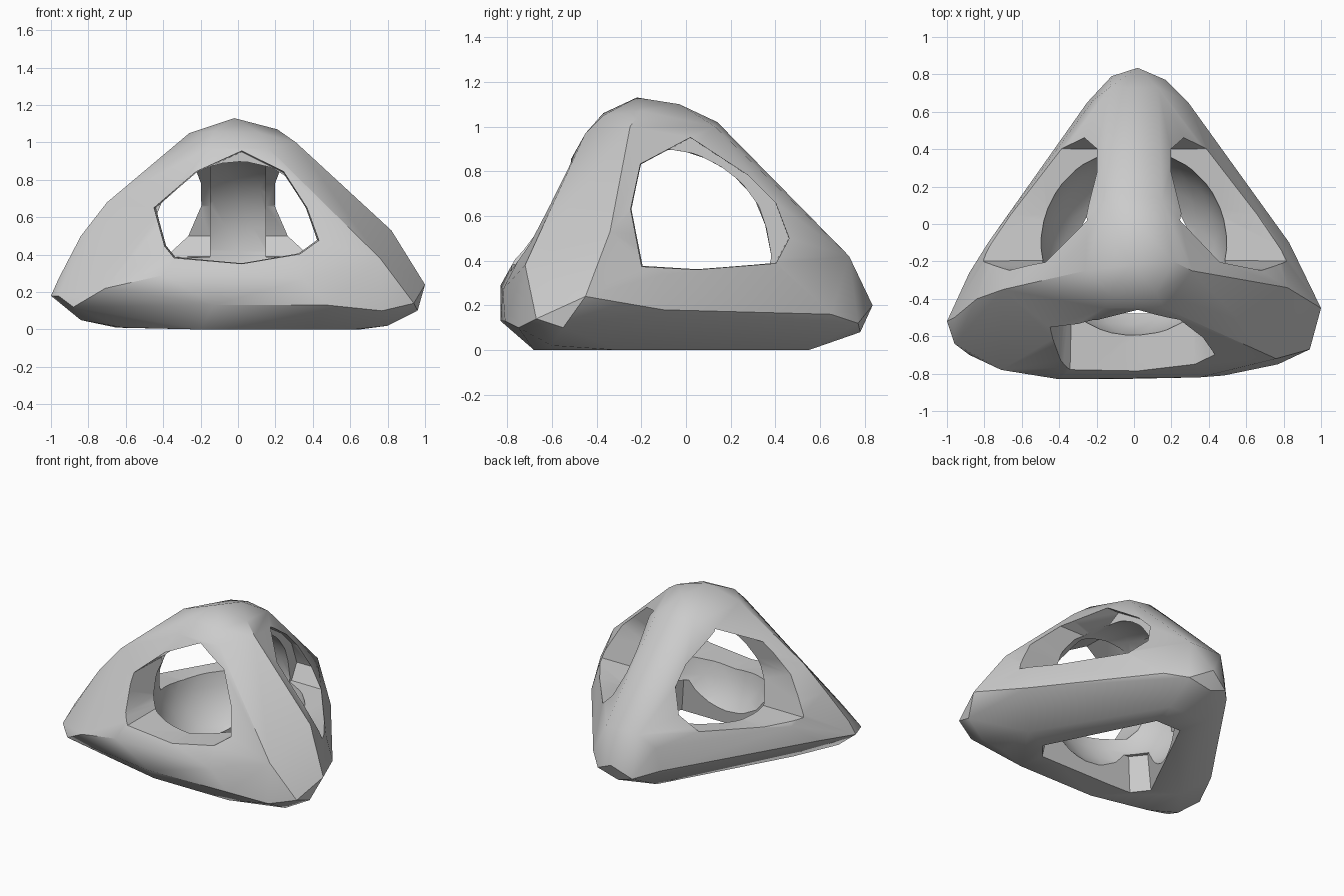
import bpy, bmesh, math
from mathutils import Vector

if "Cube" in bpy.data.objects:
    bpy.data.objects.remove(bpy.data.objects["Cube"])


def hull_object(name, points):
    """Closed convex solid around a few points."""
    bm = bmesh.new()
    for p in points:
        bm.verts.new(p)
    res = bmesh.ops.convex_hull(bm, input=bm.verts)
    junk = [g for g in res["geom_interior"] if isinstance(g, bmesh.types.BMVert)]
    bmesh.ops.delete(bm, geom=junk, context='VERTS')
    bmesh.ops.recalc_face_normals(bm, faces=bm.faces)
    mesh = bpy.data.meshes.new(name)
    bm.to_mesh(mesh)
    bm.free()
    ob = bpy.data.objects.new(name, mesh)
    bpy.context.collection.objects.link(ob)
    return ob


def loft_cutter(name, outline, place, near, far, flare):
    """Prism through an outline, flaring towards its far end."""
    c = sum((Vector(p) for p in outline), Vector((0, 0))) / len(outline)
    pts = [place(*p, near) for p in outline]
    pts += [place(*(c + (Vector(p) - c) * flare), far) for p in outline]
    return hull_object(name, pts)


# rounded four-cornered body
apex = [(-.02, -.22, 1.13), (.21, -.2, 1.07), (-.26, -.25, 1.05), (.31, -.25, 1.0),
        (.05, -.03, 1.1), (.15, .13, 1.0), (-.15, .13, 1.0), (-.02, .14, 1.02),
        (-.13, -.37, 1.06), (.12, -.37, 1.05), (-.16, -.45, .97), (.16, -.45, .97)]
right_corner = [(.82, -.34, .53), (1.0, -.45, .24), (.96, -.55, .1), (.94, -.67, .14),
                (.77, -.75, .1), (.76, -.72, .38), (.83, -.1, .18), (.78, -.1, .34),
                (.48, -.81, .13), (.8, -.6, .02), (.35, -.82, .27)]
left_corner = [(-1, -.52, .18), (-.96, -.5, .27), (-.96, -.64, .18), (-.88, -.7, .12),
               (-.84, -.55, .05), (-.71, -.78, .22), (-.84, -.4, .5), (-.7, -.35, .68),
               (-.88, -.26, .2), (-.78, -.1, .34), (-.4, -.83, .29), (-.13, -.83, .13)]
back_corner = [(.02, .835, .2), (-.12, .79, .12), (.17, .77, .12), (-.25, .65, .16),
               (.29, .65, .16), (0, .78, .08), (.13, .73, .42), (-.13, .73, .42),
               (.22, .66, .32), (-.22, .66, .32)]
base = [(.62, -.6, 0), (-.62, -.6, .01), (.15, .55, 0), (-.15, .55, 0),
        (-.2, -.68, 0), (.4, -.68, 0), (.65, -.3, 0), (-.65, -.3, .01)]
frame = hull_object("frame", apex + right_corner + left_corner + back_corner + base)

# round hollow in the middle
bpy.ops.mesh.primitive_ico_sphere_add(subdivisions=3, radius=.505, location=(0, -.1, .42))
hollow = bpy.context.object
hollow.name = "hollow_cutter"

# openings in the four sides
front = [(-.44, .65), (-.22, .84), (.02, .95), (.24, .84), (.36, .65),
         (.42, .48), (.32, .41), (.02, .36), (-.33, .39), (-.38, .45)]
side = [(-.24, .63), (-.2, .83), (.02, .95), (.28, .78), (.4, .66),
        (.46, .5), (.4, .39), (.05, .365), (-.19, .38)]
under = [(-.34, -.46), (.34, -.46), (.42, -.36), (.09, .3), (-.09, .3), (-.42, -.36)]
cutters = [
    hollow,
    loft_cutter("front_cutter", front, lambda a, b, d: (a, d, b), -.25, -1.0, 1.05),
    loft_cutter("right_cutter", side, lambda a, b, d: (d, a, b), .15, 1.1, 1.04),
    loft_cutter("left_cutter", side, lambda a, b, d: (d, a, b), -.15, -1.1, 1.04),
    loft_cutter("under_cutter", under, lambda a, b, d: (a, b, d), .25, -.1, 1.15),
]
bpy.context.view_layer.objects.active = frame
for cutter in cutters:
    mod = frame.modifiers.new(cutter.name, 'BOOLEAN')
    mod.operation = 'DIFFERENCE'
    mod.solver = 'EXACT'
    mod.object = cutter
    bpy.ops.object.modifier_apply(modifier=mod.name)
for cutter in cutters:
    bpy.data.objects.remove(cutter)

# plain grey finish
grey = bpy.data.materials.new("grey")
grey.diffuse_color = (.6, .6, .6, 1)
grey.use_nodes = True
grey.node_tree.nodes["Principled BSDF"].inputs["Base Color"].default_value = grey.diffuse_color
frame.data.materials.clear()
frame.data.materials.append(grey)
bpy.ops.object.select_all(action='DESELECT')
frame.select_set(True)
bpy.context.view_layer.objects.active = frame
bpy.ops.object.shade_smooth_by_angle(angle=math.radians(35))
